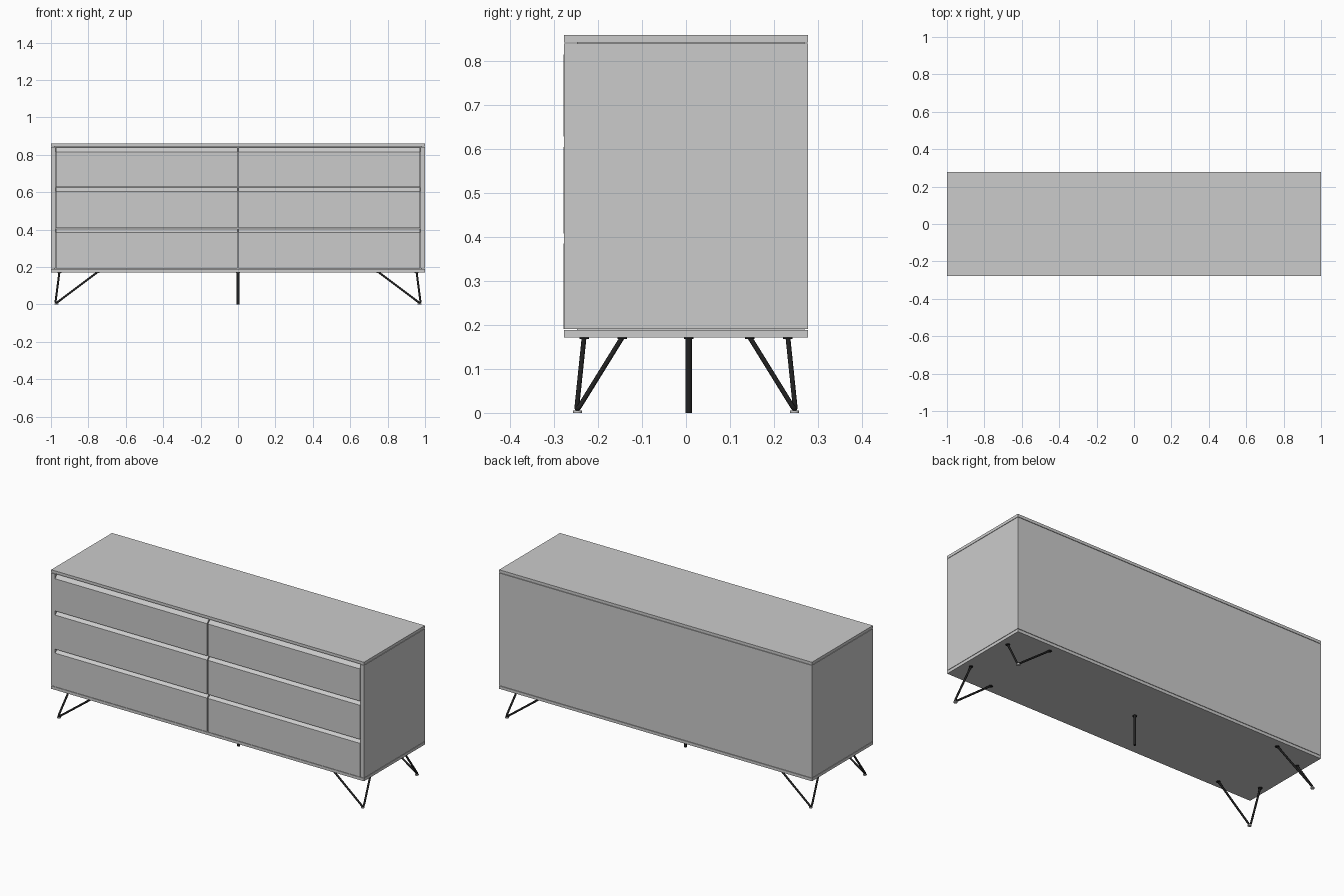
import bpy, bmesh
from mathutils import Vector

if "Cube" in bpy.data.objects:
    bpy.data.objects.remove(bpy.data.objects["Cube"])

black = bpy.data.materials.new("black_metal")
black.diffuse_color = (0.015, 0.015, 0.015, 1)
black.use_nodes = True
black.node_tree.nodes["Principled BSDF"].inputs["Base Color"].default_value = black.diffuse_color


def mesh_object(name, bm, mat=None):
    bmesh.ops.recalc_face_normals(bm, faces=bm.faces)
    me = bpy.data.meshes.new(name)
    bm.to_mesh(me)
    bm.free()
    ob = bpy.data.objects.new(name, me)
    bpy.context.collection.objects.link(ob)
    if mat:
        me.materials.append(mat)
    return ob


def extrude_x(name, profile, x0, x1):
    """Prism from a (y, z) profile swept from x0 to x1."""
    bm = bmesh.new()
    face = bm.faces.new([bm.verts.new((x0, y, z)) for y, z in profile])
    geo = bmesh.ops.extrude_face_region(bm, geom=[face])["geom"]
    moved = [g for g in geo if isinstance(g, bmesh.types.BMVert)]
    bmesh.ops.translate(bm, verts=moved, vec=(x1 - x0, 0, 0))
    return mesh_object(name, bm)


def box(name, x0, x1, y0, y1, z0, z1):
    return extrude_x(name, [(y0, z0), (y1, z0), (y1, z1), (y0, z1)], x0, x1)


def disc(name, x, y, z0, z1, r, mat=None):
    bm = bmesh.new()
    bmesh.ops.create_cone(bm, cap_ends=True, segments=20, radius1=r, radius2=r, depth=z1 - z0)
    bmesh.ops.translate(bm, verts=bm.verts, vec=(x, y, (z0 + z1) / 2))
    ob = mesh_object(name, bm, mat)
    for p in ob.data.polygons:
        p.use_smooth = len(p.vertices) == 4
    return ob


def rod(name, pts, r):
    cu = bpy.data.curves.new(name, "CURVE")
    cu.dimensions = "3D"
    cu.bevel_depth = r
    cu.bevel_resolution = 3
    cu.use_fill_caps = True
    sp = cu.splines.new("POLY")
    sp.points.add(len(pts) - 1)
    for p, co in zip(sp.points, pts):
        p.co = (*co, 1)
    sp.use_smooth = True
    cu.materials.append(black)
    ob = bpy.data.objects.new(name, cu)
    bpy.context.collection.objects.link(ob)


D = 0.278        # half depth
BASE = 0.172     # underside of the cabinet

# Cabinet shell: narrow shadow gaps separate top and bottom boards
box("top_board", -1, 1, -D, D, 0.8435, 0.86)
box("bottom_board", -1, 1, -D, D, BASE, 0.1885)
box("inner_core", -0.985, 0.985, -D + 0.03, D - 0.008, 0.1885, 0.8435)
box("back_panel", -1, 1, D - 0.016, D, 0.191, 0.841)
for s, side in ((-1, "left"), (1, "right")):
    a, b = sorted((s * 0.977, s))
    box(side + "_panel", a, b, -D, D - 0.016, 0.191, 0.841)

# Drawer fronts with a sloped finger grip along the top edge
F = -D - 0.001
for row, (z0, lip, z1) in enumerate(((0.191, 0.385, 0.403), (0.408, 0.605, 0.624), (0.629, 0.815, 0.84))):
    profile = [(F, z0), (F + 0.032, z0), (F + 0.032, z1), (F + 0.022, z1), (F, lip)]
    for s, side in ((-1, "left"), (1, "right")):
        a, b = sorted((s * 0.003, s * 0.974))
        extrude_x(f"drawer_front_{side}_{row + 1}", profile, a, b)

# Hairpin legs at the corners
for sx in (-1, 1):
    for sy in (-1, 1):
        def at(x, y, z):
            return Vector((sx * x, sy * y, z))
        t1, t2, foot = at(0.955, 0.145, BASE), at(0.752, 0.232, BASE), at(0.977, 0.2495, 0.003)
        p, q = foot.lerp(t1, 0.09), foot.lerp(t2, 0.07)
        bend = [p.lerp(foot, t / 8).lerp(foot.lerp(q, t / 8), t / 8) for t in range(9)]
        rod("hairpin_leg", [t1] + bend + [t2], 0.0055)
        for t in (t1, t2):
            disc("leg_mount", t.x, t.y, BASE - 0.004, BASE, 0.011, black)
        disc("foot_pad", sx * 0.971, sy * 0.247, 0, 0.006, 0.01)

# Straight support leg in the middle
disc("centre_leg", 0, 0.006, 0, BASE, 0.0075, black)
disc("centre_leg_mount", 0, 0.006, BASE - 0.004, BASE, 0.011, black)
